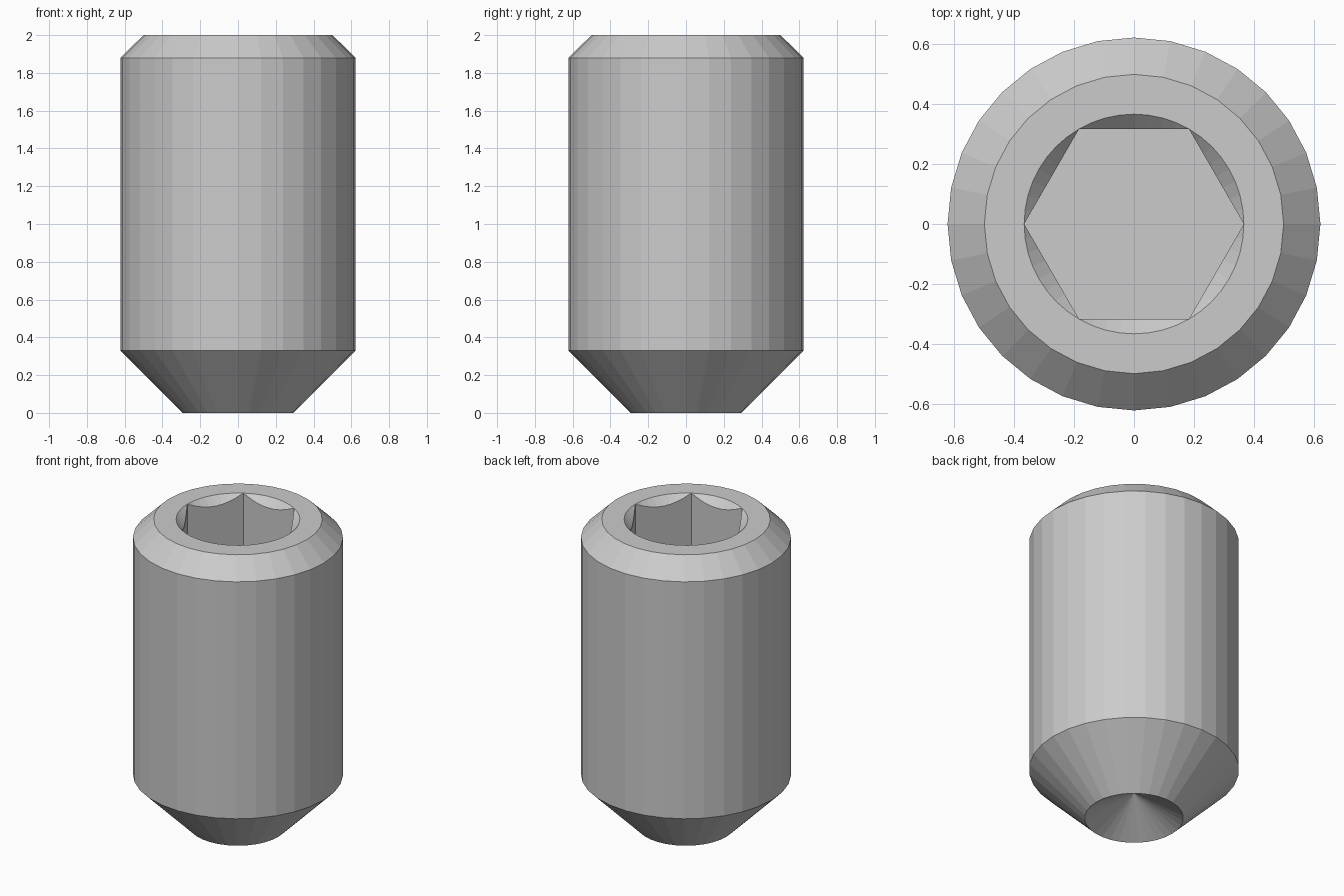
import bpy, bmesh, math

if "Cube" in bpy.data.objects:
    bpy.data.objects.remove(bpy.data.objects["Cube"])

SIDES = 32            # facets of the outer body
SOCKET_STEPS = 48     # points round the socket, a multiple of 6
HEX_R = 0.367         # socket corner radius
TOP, FLOOR = 2.0, 1.25

bm = bmesh.new()


def ring(count, radius, height):
    """Closed ring of vertices; radius and height are functions of the angle."""
    verts = []
    for i in range(count):
        a = 2 * math.pi * i / count
        r = radius(a)
        verts.append(bm.verts.new((r * math.cos(a), r * math.sin(a), height(a))))
    return verts


def circle(count, r, z):
    return ring(count, lambda a: r, lambda a: z)


def skin(lower, upper):
    n = len(lower)
    for i in range(n):
        j = (i + 1) % n
        bm.faces.new((lower[i], lower[j], upper[j], upper[i]))


def hex_radius(a):
    off = a % (math.pi / 3) - math.pi / 6
    return HEX_R * math.cos(math.pi / 6) / math.cos(off)


# Outer body: conical point, straight shank, top chamfer
profile = [(0.293, 0), (0.623, 0.33), (0.623, 1.88), (0.5, TOP)]
rings = [circle(SIDES, r, z) for r, z in profile]
for low, high in zip(rings, rings[1:]):
    skin(low, high)

# Hollow conical cup in the point
apex = bm.verts.new((0, 0, 0.169))
for i in range(SIDES):
    bm.faces.new((rings[0][i], apex, rings[0][(i + 1) % SIDES]))

# Hex socket with a conical lead-in that scallops the walls
floor = ring(SOCKET_STEPS, hex_radius, lambda a: FLOOR)
scallop = ring(SOCKET_STEPS, hex_radius, lambda a: TOP - (HEX_R - hex_radius(a)))
mouth = circle(SOCKET_STEPS, HEX_R, TOP)
bm.faces.new(floor)
skin(floor, scallop)
skin(scallop, mouth)

# Flat top rim between socket mouth and chamfer
rim = [bm.edges.get((loop[i - 1], loop[i])) for loop in (rings[-1], mouth)
       for i in range(len(loop))]
bmesh.ops.triangle_fill(bm, use_beauty=True, edges=rim, normal=(0, 0, 1))

bmesh.ops.remove_doubles(bm, verts=bm.verts[:], dist=1e-4)
bmesh.ops.recalc_face_normals(bm, faces=bm.faces[:])

mesh = bpy.data.meshes.new("set_screw")
bm.to_mesh(mesh)
bm.free()
bpy.context.collection.objects.link(bpy.data.objects.new("set_screw", mesh))
